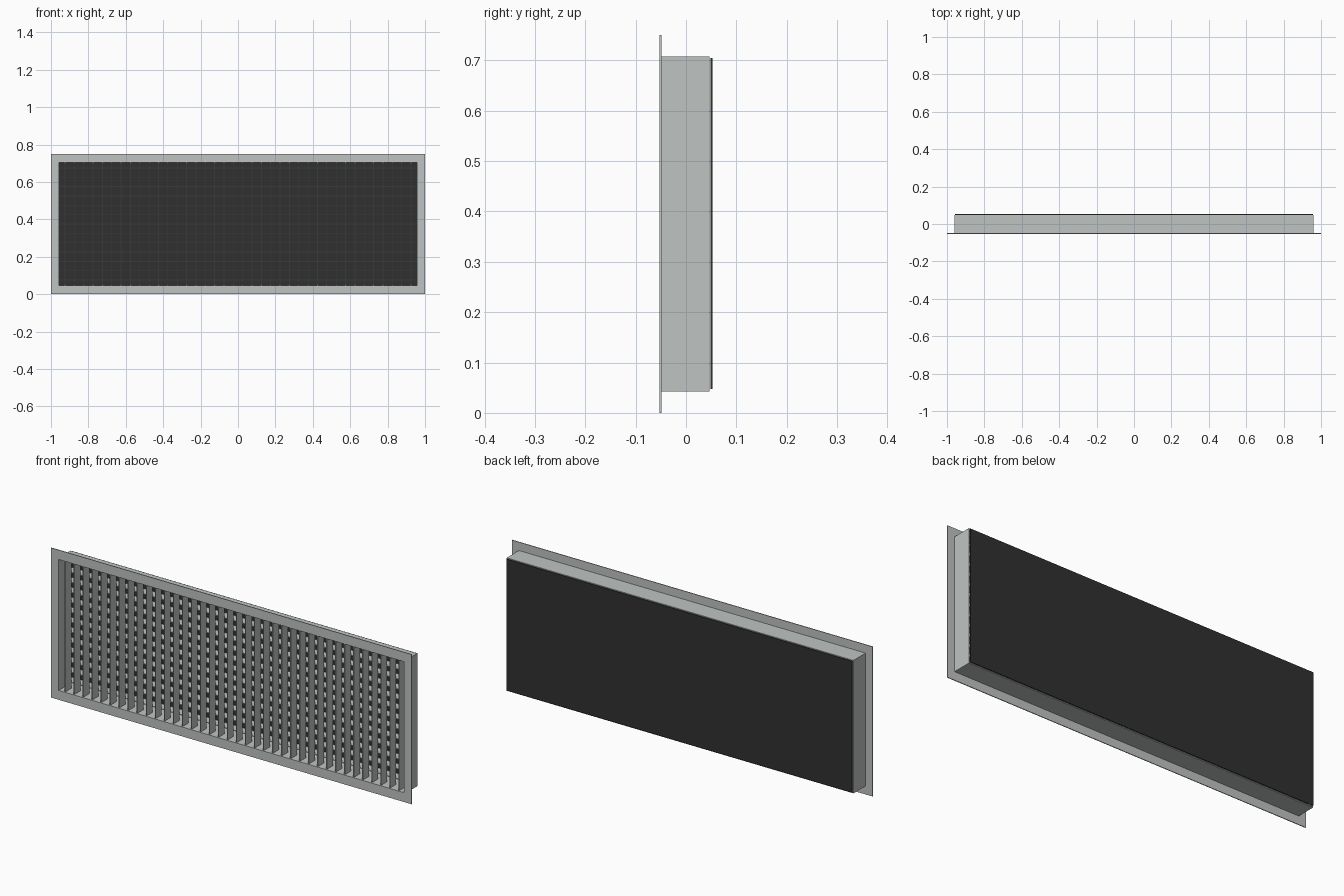
import bpy, bmesh

if "Cube" in bpy.data.objects:
    bpy.data.objects.remove(bpy.data.objects["Cube"])

ZC = 0.375           # height of the grille centre
IX, IZ = 0.957, 0.328  # half size of the opening
T = 0.004            # sheet thickness


def material(name, rgb):
    m = bpy.data.materials.new(name)
    m.diffuse_color = (*rgb, 1)
    m.use_nodes = True
    m.node_tree.nodes["Principled BSDF"].inputs["Base Color"].default_value = m.diffuse_color
    return m


GREY = material("light_grey_metal", (0.52, 0.55, 0.54))
DARK = material("dark_backing", (0.03, 0.03, 0.03))


def finish(name, bm, mat):
    bmesh.ops.recalc_face_normals(bm, faces=bm.faces)
    me = bpy.data.meshes.new(name)
    bm.to_mesh(me)
    bm.free()
    me.materials.append(mat)
    ob = bpy.data.objects.new(name, me)
    bpy.context.collection.objects.link(ob)
    return ob


def ring(name, ox, oz, ix, iz, y0, y1, mat):
    """Rectangular tube along y with a rectangular hole."""
    bm = bmesh.new()
    signs = [(-1, -1), (1, -1), (1, 1), (-1, 1)]
    loops = [[bm.verts.new((sx * hx, y, ZC + sz * hz)) for sx, sz in signs]
             for hx, hz, y in ((ox, oz, y0), (ix, iz, y0), (ix, iz, y1), (ox, oz, y1))]
    for k in range(4):
        a, b = loops[k], loops[(k + 1) % 4]
        for i in range(4):
            j = (i + 1) % 4
            bm.faces.new((a[i], a[j], b[j], b[i]))
    return finish(name, bm, mat)


def box(name, size, loc, mat):
    bm = bmesh.new()
    bmesh.ops.create_cube(bm, size=1)
    bmesh.ops.scale(bm, vec=size, verts=bm.verts)
    bmesh.ops.translate(bm, vec=loc, verts=bm.verts)
    return finish(name, bm, mat)


def repeat(ob, count, step):
    mod = ob.modifiers.new("repeat", 'ARRAY')
    mod.count = count
    mod.use_relative_offset = False
    mod.use_constant_offset = True
    mod.constant_offset_displace = step


# Front flange and the duct collar behind it
ring("front_flange", 1.0, 0.375, IX, IZ, -0.053, -0.049, GREY)
ring("duct_collar", IX + T, IZ + T + 0.001, IX, IZ, -0.049, 0.047, GREY)

# Vertical blades in front, horizontal blades behind them
blades = box("vertical_blades", (T, 0.048, 2 * IZ), (-0.925, -0.025, ZC), GREY)
repeat(blades, 38, (0.05, 0, 0))
slats = box("horizontal_blades", (2 * IX, 0.045, T), (0, 0.0235, 0.075), GREY)
repeat(slats, 13, (0, 0, 0.05))

# Dark backing plate
box("back_panel", (2 * IX, 0.004, 2 * 0.329), (0, 0.051, ZC + 0.001), DARK)
